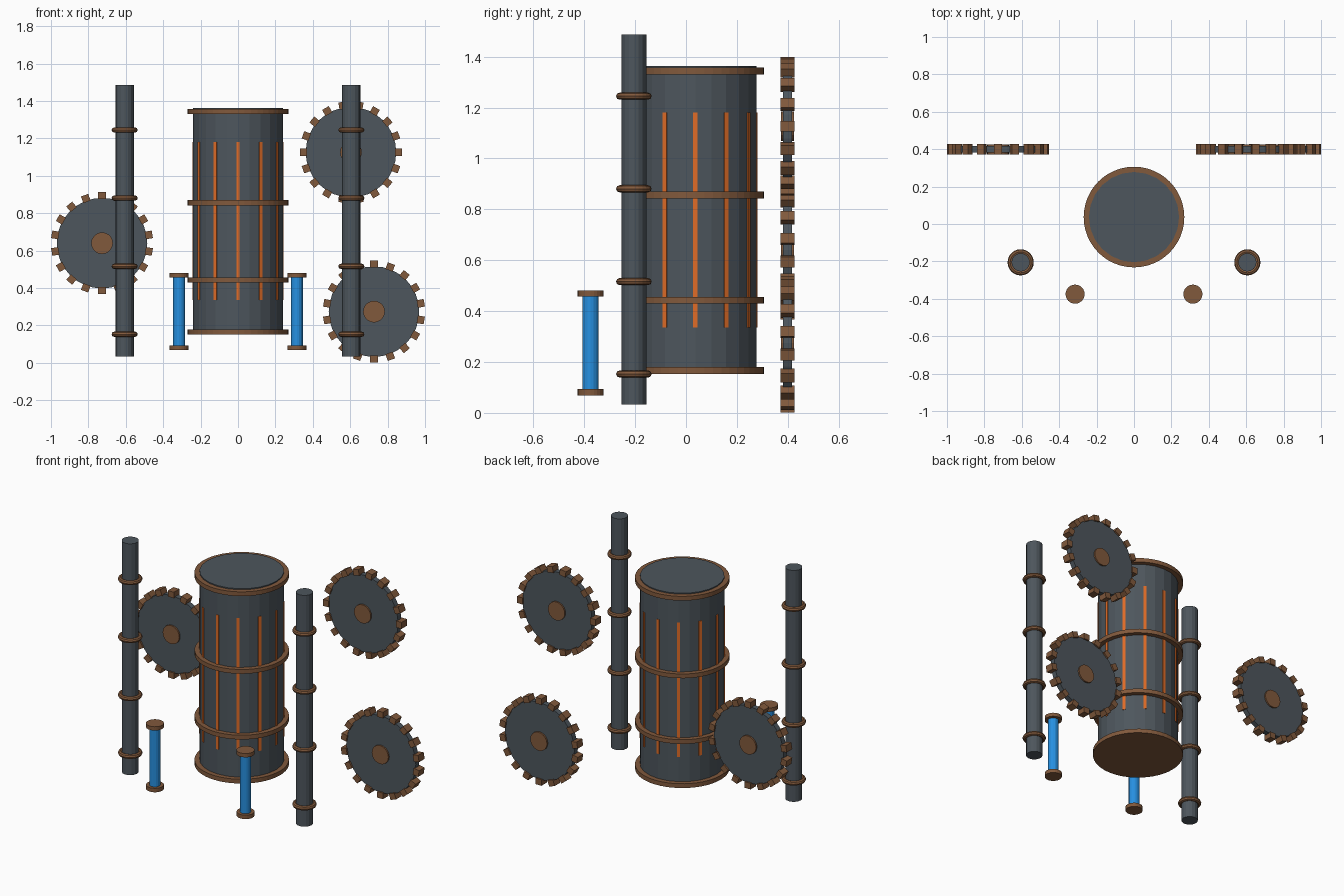
import bpy
from math import pi, sin, cos, radians

if "Cube" in bpy.data.objects:
    bpy.data.objects.remove(bpy.data.objects["Cube"])


def material(name, color):
    m = bpy.data.materials.new(name)
    m.diffuse_color = (*color, 1)
    m.use_nodes = True
    m.node_tree.nodes["Principled BSDF"].inputs["Base Color"].default_value = m.diffuse_color
    return m


STEEL = material("dark_steel", (0.075, 0.093, 0.109))
COPPER = material("copper", (0.22, 0.10, 0.045))
GLOW = material("orange_glow", (0.75, 0.15, 0.02))
FLUID = material("blue_fluid", (0.02, 0.28, 0.75))


def finish(name, mat):
    o = bpy.context.object
    o.name = name
    o.data.materials.append(mat)
    return o


def cylinder(name, mat, r, depth, loc, sides=24, rot=(0, 0, 0)):
    bpy.ops.mesh.primitive_cylinder_add(vertices=sides, radius=r, depth=depth,
                                        location=loc, rotation=rot)
    return finish(name, mat)


def upright(name, mat, r, z0, z1, x, y, sides=24):
    return cylinder(name, mat, r, z1 - z0, (x, y, (z0 + z1) / 2), sides)


def box(name, mat, size, loc, rot=(0, 0, 0)):
    bpy.ops.mesh.primitive_cube_add(size=1, location=loc, rotation=rot)
    bpy.context.object.scale = size
    return finish(name, mat)


# Central boiler drum with copper bands
DY = 0.037
upright("drum", STEEL, 0.241, 0.16, 1.364, 0, DY, 24)
for z in (0.166, 0.443, 0.856, 1.344):
    upright("drum_band", COPPER, 0.269, z - 0.0135, z + 0.0135, 0, DY, 48)

# Glowing vertical slits around the drum
for i in range(12):
    a = i * pi / 6
    box("glow_slit", GLOW, (0.018, 0.018, 0.845),
        (0.235 * sin(a), DY - 0.235 * cos(a), 0.758), (0, 0, a))

for s in (-1, 1):
    # Tall side pipes with rounded collars
    upright("side_pipe", STEEL, 0.049, 0.033, 1.487, s * 0.606, -0.205, 16)
    for z in (0.153, 0.516, 0.881, 1.245):
        bpy.ops.mesh.primitive_torus_add(location=(s * 0.606, -0.205, z),
                                         major_radius=0.056, minor_radius=0.014,
                                         major_segments=24, minor_segments=8)
        finish("pipe_collar", COPPER)
    # Blue gauge tubes with end caps
    upright("gauge_tube", FLUID, 0.032, 0.08, 0.47, s * 0.315, -0.375, 16)
    upright("gauge_bottom_cap", COPPER, 0.051, 0.069, 0.094, s * 0.315, -0.375)
    upright("gauge_top_cap", COPPER, 0.051, 0.457, 0.481, s * 0.315, -0.375)


# Gear wheels behind the drum
def gear(x, z, start):
    y, turn = 0.399, (pi / 2, 0, 0)
    cylinder("gear_disc", STEEL, 0.242, 0.034, (x, y, z), 32, turn)
    cylinder("gear_hub", COPPER, 0.058, 0.053, (x, y, z), 20, turn)
    for i in range(18):
        a = radians(start + 20 * i)
        box("gear_tooth", COPPER, (0.038, 0.055, 0.041),
            (x + 0.254 * cos(a), y, z + 0.254 * sin(a)), (0, -a, 0))


gear(-0.727, 0.64, 90)
gear(0.604, 1.126, 0)
gear(0.727, 0.274, 90)
